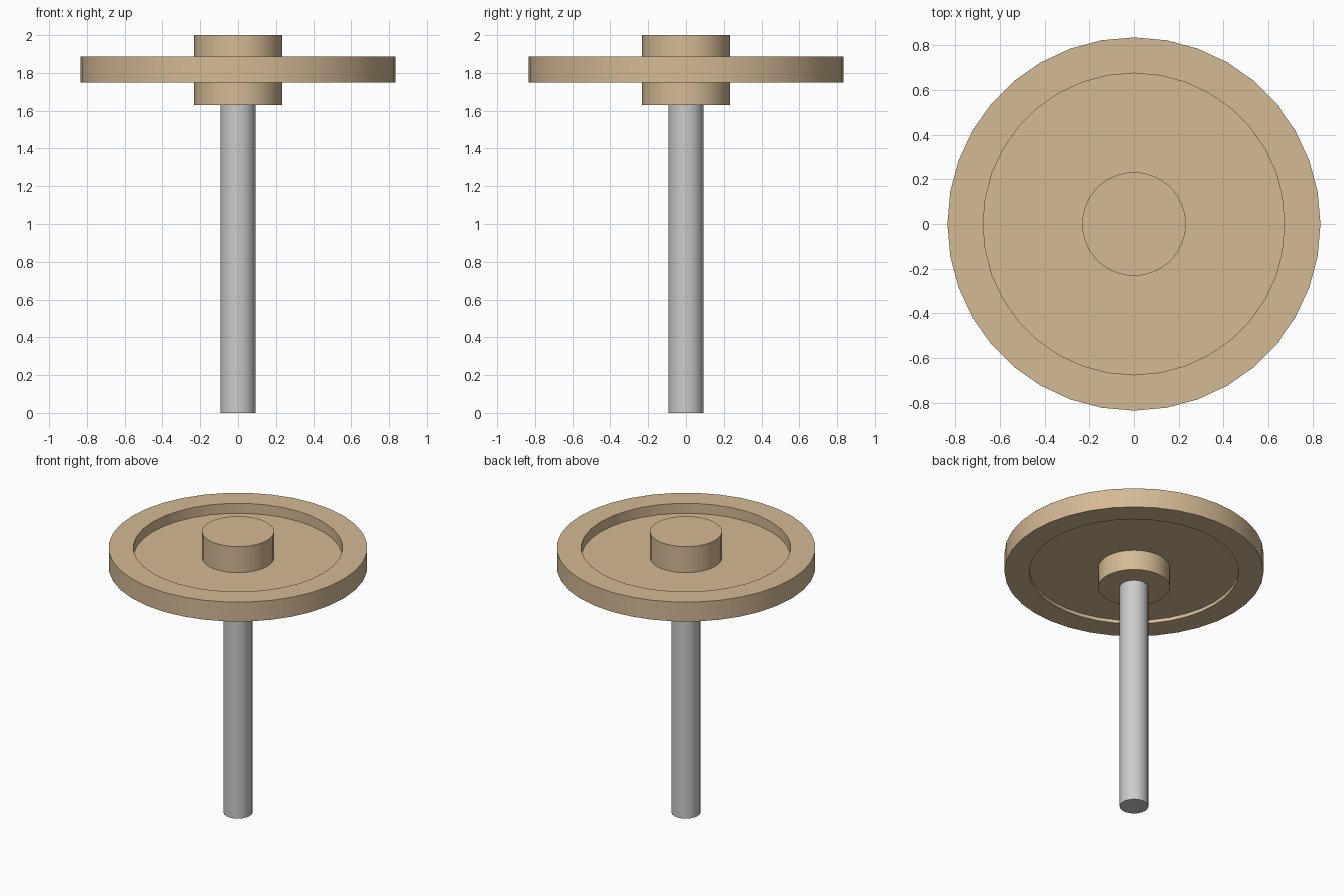
import bpy, bmesh, math
from mathutils import Matrix, Vector

if "Cube" in bpy.data.objects:
    bpy.data.objects.remove(bpy.data.objects["Cube"])

SIDES = 36


def lathe(name, profile, sides, material=None):
    """Spin an (r, z) profile, starting and ending on the axis, around z."""
    bm = bmesh.new()
    verts = [bm.verts.new((r, 0, z)) for r, z in profile]
    edges = [bm.edges.new(pair) for pair in zip(verts, verts[1:])]
    bmesh.ops.spin(bm, geom=verts + edges, cent=(0, 0, 0), axis=(0, 0, 1),
                   angle=2 * math.pi, steps=sides, use_duplicate=False)
    bmesh.ops.remove_doubles(bm, verts=bm.verts, dist=1e-4)
    bmesh.ops.recalc_face_normals(bm, faces=bm.faces)
    mesh = bpy.data.meshes.new(name)
    bm.to_mesh(mesh)
    bm.free()
    obj = bpy.data.objects.new(name, mesh)
    bpy.context.collection.objects.link(obj)
    if material:
        mesh.materials.append(material)
    bpy.ops.object.select_all(action='DESELECT')
    obj.select_set(True)
    bpy.context.view_layer.objects.active = obj
    bpy.ops.object.shade_smooth_by_angle(angle=math.radians(35))
    return obj


tan = bpy.data.materials.new("tan")
tan.diffuse_color = (0.66, 0.49, 0.30, 1)
tan.use_nodes = True
tan.node_tree.nodes["Principled BSDF"].inputs["Base Color"].default_value = tan.diffuse_color

# Wheel: hub, recessed web and raised rim in one profile
lathe("wheel", [
    (0, 1.63), (0.232, 1.63), (0.232, 1.773),
    (0.675, 1.773), (0.675, 1.748), (0.835, 1.748),
    (0.835, 1.886), (0.675, 1.886), (0.675, 1.815),
    (0.232, 1.815), (0.232, 2.0), (0, 2.0),
], SIDES, tan)

# Shaft below the hub
lathe("shaft", [(0, 0), (0.093, 0), (0.093, 1.635), (0, 1.635)], 20)
